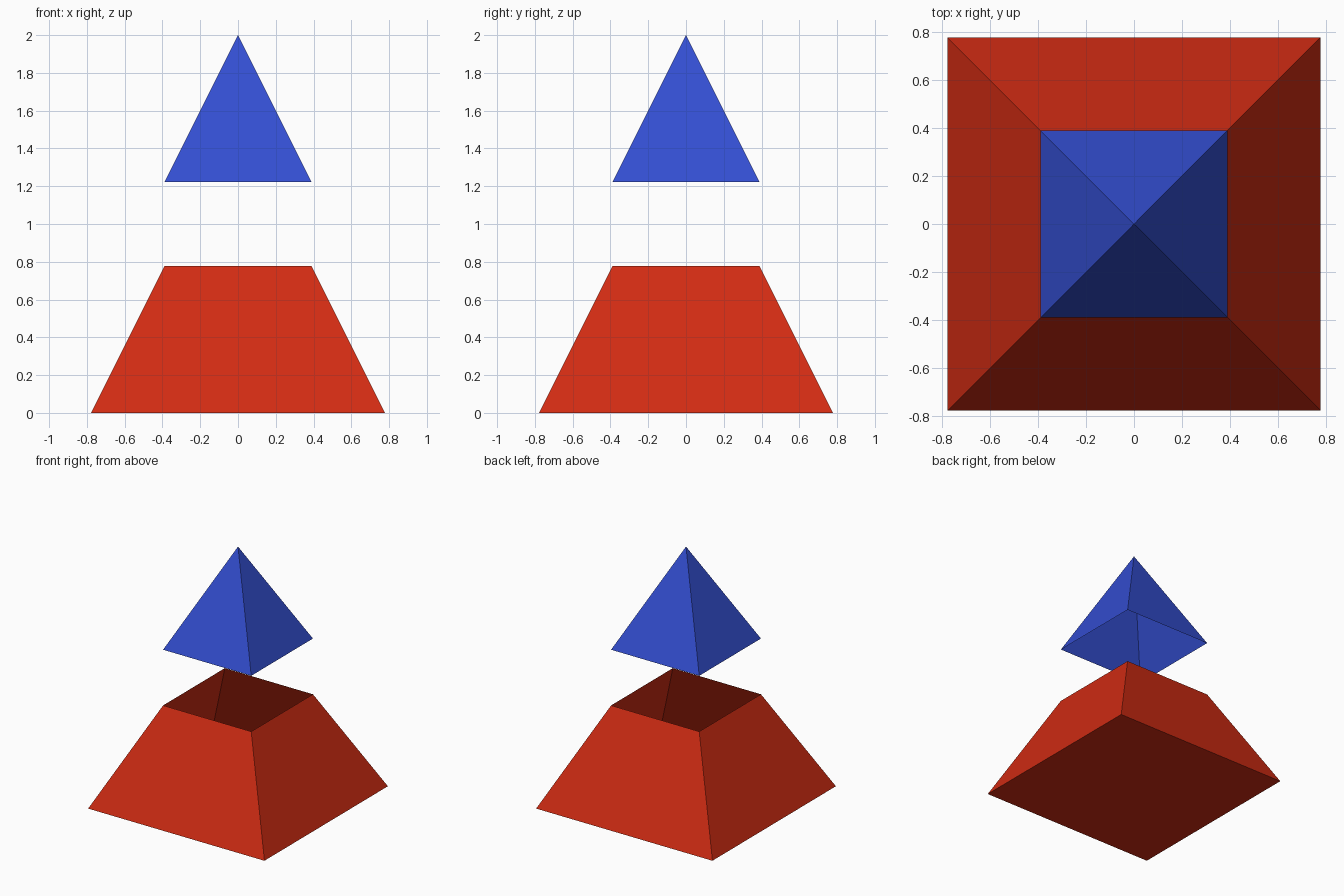
import bpy, bmesh, math
from mathutils import Matrix

if "Cube" in bpy.data.objects:
    bpy.data.objects.remove(bpy.data.objects["Cube"])

U = 7 / 9  # base half width, also the height of each part


def square_shell(name, z0, half0, half1, floor, color):
    """Square tapered shell, open at the top, with an optional floor."""
    bm = bmesh.new()
    r = math.sqrt(2)
    bmesh.ops.create_cone(
        bm, segments=4, cap_ends=False, radius1=half0 * r, radius2=half1 * r, depth=U,
        matrix=Matrix.Translation((0, 0, z0 + U / 2)) @ Matrix.Rotation(math.pi / 4, 4, 'Z'))
    bmesh.ops.remove_doubles(bm, verts=bm.verts[:], dist=1e-5)
    if floor:
        rim = [e for e in bm.edges if all(abs(v.co.z - z0) < 1e-4 for v in e.verts)]
        bmesh.ops.contextual_create(bm, geom=rim)
    bmesh.ops.recalc_face_normals(bm, faces=bm.faces[:])
    mesh = bpy.data.meshes.new(name)
    bm.to_mesh(mesh)
    bm.free()
    mat = bpy.data.materials.new(name + "_color")
    mat.diffuse_color = color
    mat.use_nodes = True
    mat.node_tree.nodes["Principled BSDF"].inputs["Base Color"].default_value = mat.diffuse_color
    mesh.materials.append(mat)
    obj = bpy.data.objects.new(name, mesh)
    bpy.context.collection.objects.link(obj)


# Red truncated pyramid: closed underneath, open on top
square_shell("lower_frustum", 0, U, U / 2, True, (0.64, 0.025, 0.0065, 1))
# Blue pyramid tip floating above, open underneath
square_shell("upper_pyramid", 2 - U, U / 2, 0, False, (0.034, 0.077, 0.64, 1))
